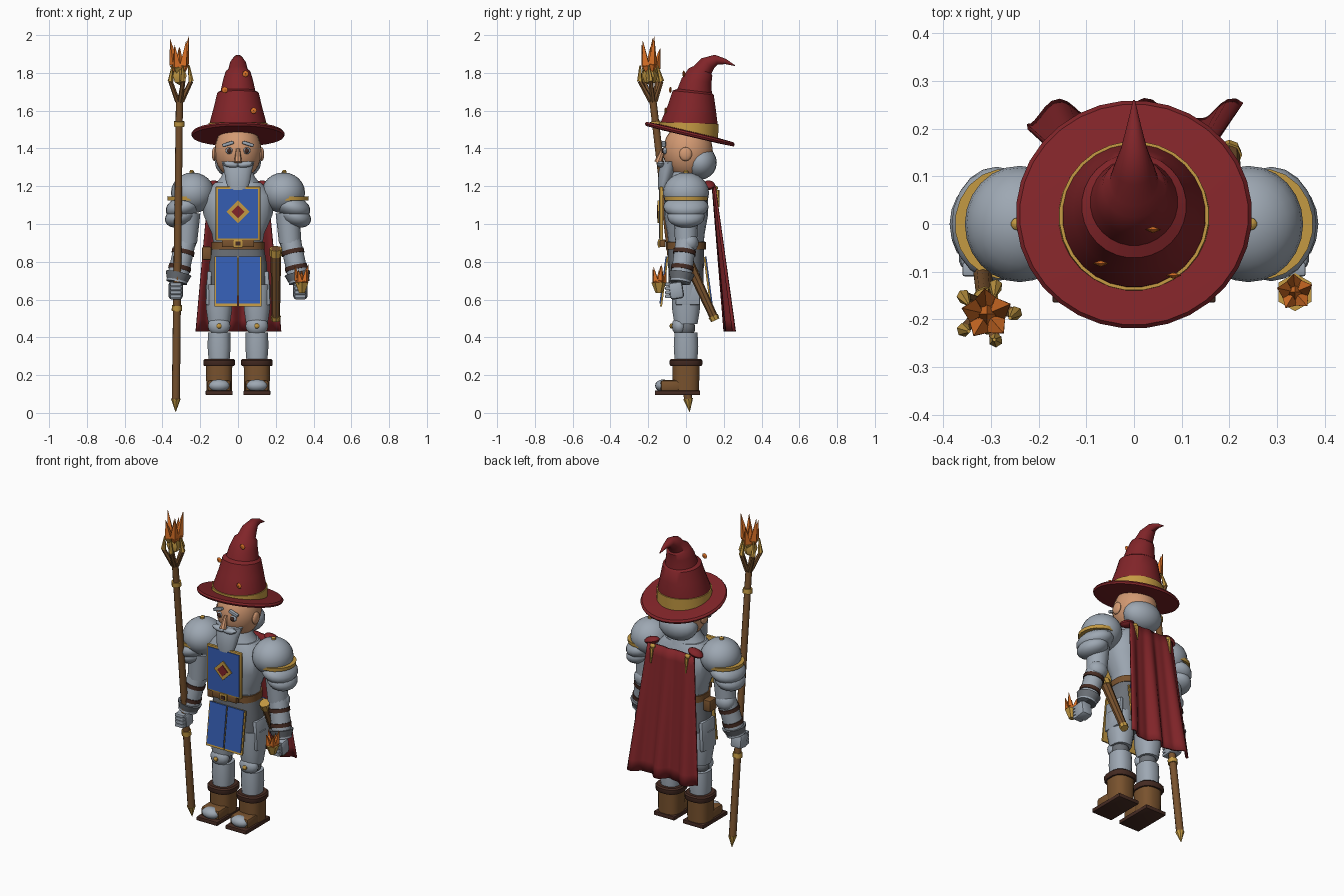
import bpy, bmesh, math
from math import sin, cos, pi, radians
from mathutils import Vector, Matrix, Euler

cube = bpy.data.objects.get("Cube")
if cube:
    bpy.data.objects.remove(cube, do_unlink=True)


def material(name, *rgb):
    m = bpy.data.materials.new(name)
    m.use_nodes = True
    m.diffuse_color = (*rgb, 1)
    m.node_tree.nodes["Principled BSDF"].inputs["Base Color"].default_value = (*rgb, 1)
    return m


STEEL = material("steel grey", .34, .39, .45)
DARK = material("dark steel", .15, .165, .185)
RED = material("deep red", .22, .018, .022)
GOLD = material("gold", .55, .32, .055)
BROWN = material("leather brown", .19, .085, .027)
DARKBROWN = material("dark leather", .06, .024, .016)
BLUE = material("royal blue", .035, .11, .45)
SKIN = material("skin", .65, .32, .17)
ORANGE = material("flame orange", .72, .17, .02)
SIDES = (("left", 1), ("right", -1))


# Helpers: every part is a bmesh solid with sharp edges kept by angle
def finish(name, bm, mat, smooth=True):
    bmesh.ops.recalc_face_normals(bm, faces=bm.faces)
    me = bpy.data.meshes.new(name)
    bm.to_mesh(me)
    bm.free()
    me.materials.append(mat)
    if smooth:
        me.shade_smooth()
        me.set_sharp_from_angle(angle=radians(38))
    ob = bpy.data.objects.new(name, me)
    bpy.context.collection.objects.link(ob)
    return ob


def ball(name, loc, radii, mat, segs=20, rot=(0, 0, 0)):
    bm = bmesh.new()
    mtx = Matrix.LocRotScale(Vector(loc), Euler(rot), Vector(radii))
    bmesh.ops.create_uvsphere(bm, u_segments=segs, v_segments=max(4, segs // 2), radius=1, matrix=mtx)
    return finish(name, bm, mat)


def box(name, loc, size, mat, rot=(0, 0, 0), bevel=0):
    bm = bmesh.new()
    bmesh.ops.create_cube(bm, size=1, matrix=Matrix.LocRotScale(Vector(loc), Euler(rot), Vector(size)))
    if bevel:
        bmesh.ops.bevel(bm, geom=bm.edges[:], offset=bevel, segments=2, profile=.5, affect='EDGES')
    return finish(name, bm, mat)


def tube(name, a, b, r1, r2, mat, segs=12, smooth=True):
    a, b = Vector(a), Vector(b)
    bm = bmesh.new()
    q = (b - a).to_track_quat('Z', 'Y')
    mtx = Matrix.LocRotScale((a + b) / 2, q, Vector((1, 1, 1)))
    bmesh.ops.create_cone(bm, cap_ends=True, segments=segs, radius1=r1, radius2=r2,
                          depth=(b - a).length, matrix=mtx)
    return finish(name, bm, mat, smooth)


def loft(name, rings, mat, x=0, segs=20, power=1):
    """Rings are (y, z, rx, ry, tilt towards the back); power under 1 squares the outline."""
    bm = bmesh.new()
    loops = []
    for y, z, rx, ry, tilt in rings:
        loop = []
        for i in range(segs):
            c, s = cos(2 * pi * (i + .5) / segs), sin(2 * pi * (i + .5) / segs)
            c, s = math.copysign(abs(c) ** power, c), math.copysign(abs(s) ** power, s)
            loop.append(bm.verts.new((x + rx * c, y + ry * s * cos(tilt), z - ry * s * sin(tilt))))
        loops.append(loop)
    for lo, hi in zip(loops, loops[1:]):
        for i in range(segs):
            j = (i + 1) % segs
            bm.faces.new((lo[i], lo[j], hi[j], hi[i]))
    bm.faces.new(loops[0])
    bm.faces.new(loops[-1])
    return finish(name, bm, mat)


def flame(name, base, height, spread):
    base = Vector(base)
    for i in range(6):
        a = 2 * pi * i / 5 + .4
        r = 0 if i == 5 else spread
        d = Vector((cos(a) * r, sin(a) * r, 0))
        h = height * (1, .72, .95, .8, .9, .75)[i]
        mid = base + d * .6 + Vector((0, 0, h * .35))
        tube(f"{name}_shard_{i}", mid, base + d * 1.05 + Vector((0, 0, h)), spread * .5, .001, ORANGE, 4, False)
        tube(f"{name}_root_{i}", base + d * .1, mid, .006, spread * .5, GOLD if i % 2 else ORANGE, 4, False)


# Hat
loft("hat_brim", [(.02, 1.462, .15, .15, .23), (.02, 1.465, .243, .24, .23), (.02, 1.476, .248, .246, .23),
                  (.02, 1.487, .24, .238, .23), (.018, 1.492, .15, .15, .23)], RED, segs=32)
cone = [(.015, 1.48, .155, .22), (.018, 1.54, .15, .05), (.03, 1.62, .128, .06), (.038, 1.695, .11, .1),
        (.046, 1.705, .092, .12), (.056, 1.76, .08, .15), (.077, 1.805, .066, .3), (.086, 1.815, .052, .4),
        (.115, 1.85, .043, .7), (.16, 1.87, .027, 1.3), (.21, 1.86, .014, 1.7), (.26, 1.838, .002, 1.8)]
loft("hat_cone", [(y, z, r, r, t) for y, z, r, t in cone], RED, segs=28)
loft("hat_band", [(.015, 1.482, .159, .159, .22), (.017, 1.535, .157, .157, .03)], GOLD, segs=28)
for i, p in enumerate([(-.07, -.083, 1.71), (.04, -.012, 1.795), (.083, -.108, 1.6)]):
    ball(f"hat_ember_{i}", p, (.017, .007, .017), ORANGE, 4)

# Head, hair and beard
ball("head", (0, .01, 1.385), (.125, .132, .15), SKIN, 24)
ball("hair", (0, .075, 1.325), (.122, .088, .09), STEEL)
loft("neck_guard", [(0, 1.2, .13, .1, 0), (0, 1.25, .09, .085, 0), (0, 1.3, .07, .07, 0)], STEEL)
loft("beard", [(-.125, 1.18, .05, .022, 0), (-.115, 1.22, .064, .035, 0), (-.1, 1.28, .075, .045, 0),
               (-.085, 1.33, .088, .045, 0)], STEEL, segs=16)
tube("nose", (0, -.12, 1.4), (0, -.148, 1.325), .01, .021, SKIN, 8)
for side, s in SIDES:
    ball(f"{side}_ear", (s * .125, -.002, 1.37), (.014, .034, .037), SKIN, 14)
    ball(f"{side}_eye", (s * .046, -.11, 1.388), (.021, .014, .018), STEEL, 12)
    ball(f"{side}_pupil", (s * .046, -.121, 1.388), (.013, .009, .014), DARKBROWN, 10)
    box(f"{side}_eyebrow", (s * .053, -.118, 1.424), (.062, .022, .018), STEEL, (0, s * .3, 0), .005)
    ball(f"{side}_moustache", (s * .036, -.133, 1.315), (.046, .022, .017), STEEL, 12, (0, s * -.12, 0))

# Torso and hip armour
loft("breastplate", [(0, .86, .125, .09, 0), (0, .95, .14, .1, 0), (0, 1.05, .185, .118, 0),
                     (0, 1.15, .19, .118, 0), (0, 1.22, .12, .09, 0)], STEEL, segs=24, power=.8)
loft("hip_armour", [(0, .62, .15, .09, 0), (0, .78, .155, .095, 0), (0, .91, .132, .098, 0)], DARK, segs=24, power=.75)
loft("belt", [(0, .865, .142, .106, 0), (0, .905, .14, .106, 0)], BROWN, segs=24, power=.75)
box("front_belt_strap", (0, -.124, .897), (.17, .03, .04), BROWN, bevel=.004)
box("belt_buckle", (0, -.142, .897), (.05, .012, .042), GOLD, bevel=.003)
box("buckle_inset", (0, -.149, .897), (.028, .006, .022), DARKBROWN)
box("belt_pouch", (-.165, 0, .845), (.05, .07, .07), BROWN, bevel=.008)

# Chest tabard with diamond
box("chest_tabard_trim", (0, -.13, 1.055), (.236, .018, .285), GOLD, bevel=.003)
box("chest_tabard", (0, -.14, 1.055), (.212, .008, .262), BLUE)
for name, size, y, mat in (("diamond_trim", .085, -.146, GOLD), ("diamond_gem", .05, -.15, RED)):
    box(name, (0, y, 1.065), (size, .009, size), mat, (0, pi / 4, 0))

# Skirt panels, front and back
for face, f in (("front", -1), ("back", 1)):
    for side, s in SIDES:
        tilt = f * .13
        box(f"{face}_{side}_skirt_trim", (s * .0635, f * .115, .695), (.122, .01, .265), GOLD, (tilt, 0, 0))
        box(f"{face}_{side}_skirt_panel", (s * .06, f * .12, .703), (.112, .009, .252), BLUE, (tilt, 0, 0))

# Arms and legs
for side, s in SIDES:
    ball(f"{side}_shoulder_plate", (s * .24, 0, 1.165), (.115, .122, .108), STEEL, 24)
    loft(f"{side}_shoulder_trim", [(0, 1.125, .105, .114, 0), (0, 1.145, .106, .116, 0)], GOLD, x=s * .27)
    ball(f"{side}_middle_lame", (s * .288, 0, 1.09), (.098, .12, .06), STEEL, 20, (0, s * .3, 0))
    ball(f"{side}_lower_lame", (s * .305, 0, 1.04), (.085, .1, .056), STEEL, 20, (0, s * .35, 0))
    ball(f"{side}_shoulder_stud", (s * .245, 0, 1.275), (.014, .014, .012), GOLD, 10)
    tube(f"{side}_upper_arm", (s * .265, 0, 1.06), (s * .275, 0, .9), .066, .058, STEEL, 16)
    ball(f"{side}_elbow", (s * .28, .015, .9), (.06, .052, .055), STEEL, 14)
    elbow, wrist = Vector((s * .278, 0, .91)), Vector((s * .325, -.03, .69))
    tube(f"{side}_forearm", elbow, wrist, .056, .056, STEEL, 16)
    for i, t in enumerate((.22, .6)):
        a = elbow.lerp(wrist, t)
        tube(f"{side}_arm_strap_{i}", a, elbow.lerp(wrist, t + .1), .061, .061, DARKBROWN, 16)
    tube(f"{side}_gauntlet_cuff", elbow.lerp(wrist, .78), wrist, .07, .052, DARK, 16)
    box(f"{side}_hand", (s * .33, -.052, .648), (.075, .075, .09), STEEL, (.15, 0, 0), .016)
    for i in range(4):
        box(f"{side}_finger_{i}", (s * .33, -.095, .617 + i * .021), (.06, .03, .019), STEEL, bevel=.005)

    x = s * .1
    loft(f"{side}_thigh", [(0, .47, .058, .062, 0), (0, .55, .07, .075, 0), (0, .68, .074, .078, 0)], STEEL, x, 16, .85)
    box(f"{side}_thigh_plate", (s * .155, .01, .66), (.025, .13, .18), STEEL, (0, s * -.05, 0), .008)
    ball(f"{side}_knee_joint", (x, 0, .45), (.052, .05, .05), DARK, 14)
    ball(f"{side}_knee_plate", (x, -.035, .46), (.06, .04, .05), STEEL, 16)
    ball(f"{side}_knee_stud", (x, -.077, .46), (.014, .01, .014), GOLD, 10)
    loft(f"{side}_shin", [(0, .26, .055, .06, 0), (0, .35, .062, .066, 0), (0, .425, .06, .062, 0)], STEEL, x, 16, .85)
    loft(f"{side}_boot", [(0, .115, .068, .07, 0), (0, .26, .071, .073, 0)], BROWN, x, 16, .75)
    loft(f"{side}_boot_cuff", [(0, .248, .08, .083, 0), (0, .256, .085, .088, 0), (0, .278, .085, .088, 0),
                               (0, .286, .077, .08, 0)], DARKBROWN, x, 16, .8)
    box(f"{side}_boot_foot", (x, -.075, .143), (.125, .12, .06), BROWN, bevel=.014)
    ball(f"{side}_toe_cap", (x, -.122, .144), (.058, .042, .033), STEEL, 16)
    box(f"{side}_sole", (x, -.045, .106), (.142, .24, .024), DARKBROWN, bevel=.004)

# Cape with deepening folds
bm = bmesh.new()
bmesh.ops.create_grid(bm, x_segments=40, y_segments=12, size=1)
for v in bm.verts:
    u, d = v.co.x, (1 - v.co.y) / 2
    fold = sin(u * 8 + .6) * .7 + sin(u * 15) * .3
    v.co = (u * (.155 + .068 * d), .14 + .083 * d + fold * (.005 + .025 * d), 1.2 - .77 * d)
cape = finish("cape", bm, RED)
cape.modifiers.new("thickness", 'SOLIDIFY').thickness = .012
for side, s in SIDES:
    ball(f"{side}_cape_gather", (s * .15, .12, 1.205), (.05, .035, .022), RED, 12, (0, s * .3, 0))
    ball(f"{side}_cape_clasp", (s * .12, .155, 1.19), (.018, .014, .014), GOLD, 10)
    tube(f"{side}_cape_tassel", (s * .12, .165, 1.18), (s * .12, .175, 1.09), .012, .003, GOLD, 6)

# Scabbard on the left hip
top, end = Vector((.2, -.02, .87)), Vector((.2, .155, .49))
tube("scabbard", top, end, .029, .022, BROWN, 8)
tube("scabbard_throat", top, top.lerp(end, .1), .034, .033, GOLD, 8)
tube("scabbard_tip", top.lerp(end, .94), end, .027, .024, GOLD, 8)


# Staff, leaning forward through the right hand
def staff(z):
    return Vector((-.33 + .012 * z, .02 - .118 * z, z))


tube("staff_pole", staff(.07), staff(1.68), .022, .019, BROWN, 10)
tube("staff_tip", staff(.005), staff(.075), .001, .026, GOLD, 8)
for i, z in enumerate((.555, 1.53)):
    tube(f"staff_ring_{i}", staff(z - .014), staff(z + .014), .028, .028, GOLD, 10)
for i in range(5):
    out = Vector((cos(2 * pi * i / 5), sin(2 * pi * i / 5), 0))
    low, mid, high = staff(1.65) + out * .012, staff(1.755) + out * .06, staff(1.84) + out * .048
    tube(f"staff_prong_low_{i}", low, mid, .014, .012, BROWN, 6)
    tube(f"staff_prong_high_{i}", mid, high, .015, .004, GOLD, 6)
ball("staff_crystal_core", staff(1.785), (.042, .042, .05), GOLD, 6)
flame("staff_flame", staff(1.77), .222, .05)

# Flame at the left hand
tube("hand_flame_cup", (.338, -.143, .635), (.338, -.143, .69), .018, .04, GOLD, 6, False)
flame("hand_flame", (.338, -.143, .66), .125, .036)
